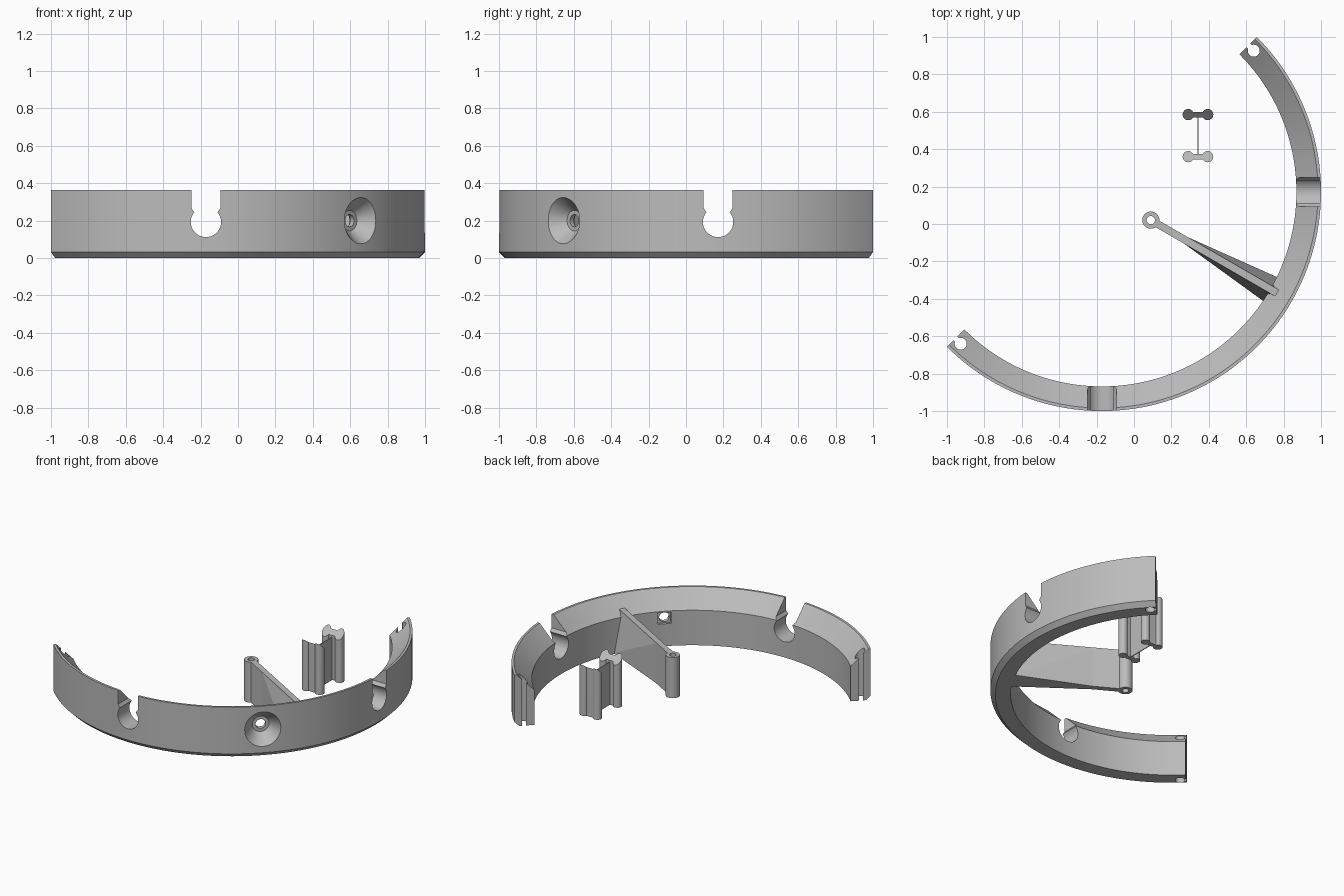
import bpy, bmesh, math
from mathutils import Matrix, Vector

if "Cube" in bpy.data.objects:
    bpy.data.objects.remove(bpy.data.objects["Cube"])

R, C = 1.1716, 0.1716           # ring radius and centre offset
CENTRE = Vector((-C, C, 0))
HEIGHT = 0.365

grey = bpy.data.materials.new("plain grey")
grey.diffuse_color = (0.5, 0.5, 0.5, 1)
grey.use_nodes = True
grey.node_tree.nodes["Principled BSDF"].inputs["Base Color"].default_value = grey.diffuse_color


def finish(name, bm):
    bmesh.ops.recalc_face_normals(bm, faces=bm.faces)
    me = bpy.data.meshes.new(name)
    bm.to_mesh(me)
    bm.free()
    me.materials.append(grey)
    ob = bpy.data.objects.new(name, me)
    bpy.context.collection.objects.link(ob)
    return ob


def frame(deg, r=0.0, z=0.0):
    """Radial frame on the ring: local x points outward, y along the ring, z up."""
    a = math.radians(deg)
    d = Vector((math.cos(a), math.sin(a), 0))
    return Matrix.Translation(CENTRE + d * r + Vector((0, 0, z))) @ Matrix.Rotation(a, 4, 'Z')


def arc(cx, cy, r, a0, a1, n):
    return [(cx + r * math.cos(math.radians(a0 + (a1 - a0) * i / n)),
             cy + r * math.sin(math.radians(a0 + (a1 - a0) * i / n))) for i in range(n + 1)]


def prism(name, low, high):
    """Solid between two matching outlines."""
    bm = bmesh.new()
    a = [bm.verts.new(p) for p in low]
    b = [bm.verts.new(p) for p in high]
    bm.faces.new(a[::-1])
    bm.faces.new(b)
    for i in range(len(a)):
        j = (i + 1) % len(a)
        bm.faces.new((a[i], a[j], b[j], b[i]))
    return finish(name, bm)


def lathe(name, profile, a0, a1, n, origin, closed=False):
    bm = bmesh.new()
    rings = []
    for i in range(n if closed else n + 1):
        a = math.radians(a0 + (a1 - a0) * i / n)
        rings.append([bm.verts.new(origin + Vector((r * math.cos(a), r * math.sin(a), z)))
                      for r, z in profile])
    m = len(profile)
    for i in range(n):
        p, q = rings[i], rings[(i + 1) % len(rings)]
        for k in range(m):
            bm.faces.new((p[k], q[k], q[(k + 1) % m], p[(k + 1) % m]))
    if not closed:
        bm.faces.new(rings[0])
        bm.faces.new(rings[-1])
    return finish(name, bm)


def cone(name, mat, x0, x1, r0, r1):
    """Cone along local x between x0 and x1."""
    bm = bmesh.new()
    bmesh.ops.create_cone(bm, cap_ends=True, segments=48, radius1=r0, radius2=r1, depth=x1 - x0,
                          matrix=mat @ Matrix.Translation(((x0 + x1) / 2, 0, 0))
                          @ Matrix.Rotation(math.pi / 2, 4, 'Y'))
    return finish(name, bm)


def hull(name, pts):
    bm = bmesh.new()
    for p in pts:
        bm.verts.new(p)
    bmesh.ops.convex_hull(bm, input=bm.verts)
    bmesh.ops.dissolve_limit(bm, angle_limit=0.01, verts=bm.verts, edges=bm.edges)
    return finish(name, bm)


def smooth(ob):
    bpy.ops.object.select_all(action='DESELECT')
    ob.select_set(True)
    bpy.context.view_layer.objects.active = ob
    bpy.ops.object.shade_smooth_by_angle(angle=math.radians(25))


# Half ring with a sloped inner top and a chamfered outer foot
ring = lathe("half_ring", [(1.04, 0), (R - 0.032, 0), (R, 0.032), (R, HEIGHT),
                           (R - 0.016, HEIGHT), (1.04, 0.25)], -135, 45, 96, CENTRE)
cutters = []

# Keyhole notches through the wall
key = [(0.078, 0.5), (-0.078, 0.5), (-0.078, 0.267)] + \
    arc(0, 0.193, 0.081, 140, 400, 36) + [(0.078, 0.267)]
for deg in (-90, 0):
    m = frame(deg)
    cutters.append(prism("notch_cutter", [m @ Vector((0.95, u, z)) for u, z in key],
                         [m @ Vector((1.3, u, z)) for u, z in key]))

# Vertical connector sockets in both ends
for deg, side in ((45, 1), (-135, -1)):
    m = frame(deg, 1.108)
    sock = arc(0, -0.04, 0.032, 116, 424, 28) + [(0.014, 0.1), (-0.014, 0.1)]
    cutters.append(prism("socket_cutter", [m @ Vector((x, y * side, -0.1)) for x, y in sock],
                         [m @ Vector((x, y * side, 0.6)) for x, y in sock]))

# Countersunk screw hole with a square recess on the inside
m = frame(-45, 0, 0.2)
cutters.append(cone("countersink_cutter", m, 1.0866, 1.2016, 0.055, 0.148))
cutters.append(cone("bore_cutter", m, 0.95, 1.12, 0.033, 0.033))
cutters.append(hull("recess_cutter", [m @ Vector((x, y, z)) for x in (0.95, 1.058)
                                      for y in (-0.043, 0.043) for z in (-0.04, 0.04)]))

for c in cutters:
    c.hide_render = True
    mod = ring.modifiers.new("cut", 'BOOLEAN')
    mod.operation, mod.solver, mod.object = 'DIFFERENCE', 'EXACT', c
    bpy.context.view_layer.objects.active = ring
    bpy.ops.object.modifier_apply(modifier=mod.name)
    bpy.data.objects.remove(c)
smooth(ring)

# Pivot post, radial arm and the flared gusset at the wall
ARM = 0.29
m = frame(-30)
smooth(lathe("pivot_post", [(0.022, 0), (0.046, 0), (0.046, ARM), (0.022, ARM)],
             0, 360, 40, m @ Vector((0.302, 0, 0)), True))
hull("support_arm", [m @ Vector((x, y, z)) for x in (0.34, 1.083)
                     for y in (-0.02, 0.02) for z in (0, ARM)])
hull("arm_gusset", [m @ Vector(p) for s in (-1, 1) for p in (
    (0.51, 0.019 * s, 0), (0.51, 0.019 * s, ARM - 0.002),
    (1.05, 0.019 * s, ARM - 0.002), (1.05, 0.075 * s, 0))])

# Two dumbbell connectors with sloped tops, joined by a thin web
BX = 0.342
bone = arc(0.052, 0, 0.03, -150, 150, 20) + arc(-0.052, 0, 0.03, 30, 330, 20)
for name, by, slope in (("front_connector", 0.36, -1), ("rear_connector", 0.585, 1)):
    smooth(prism(name, [(BX + x, by + y, 0) for x, y in bone],
                 [(BX + x, by + y, 0.333 + slope * y) for x, y in bone]))
hull("connector_web", [(BX + x, y, z) for x in (-0.003, 0.003)
                       for y in (0.36, 0.585) for z in (0, 0.305)])
